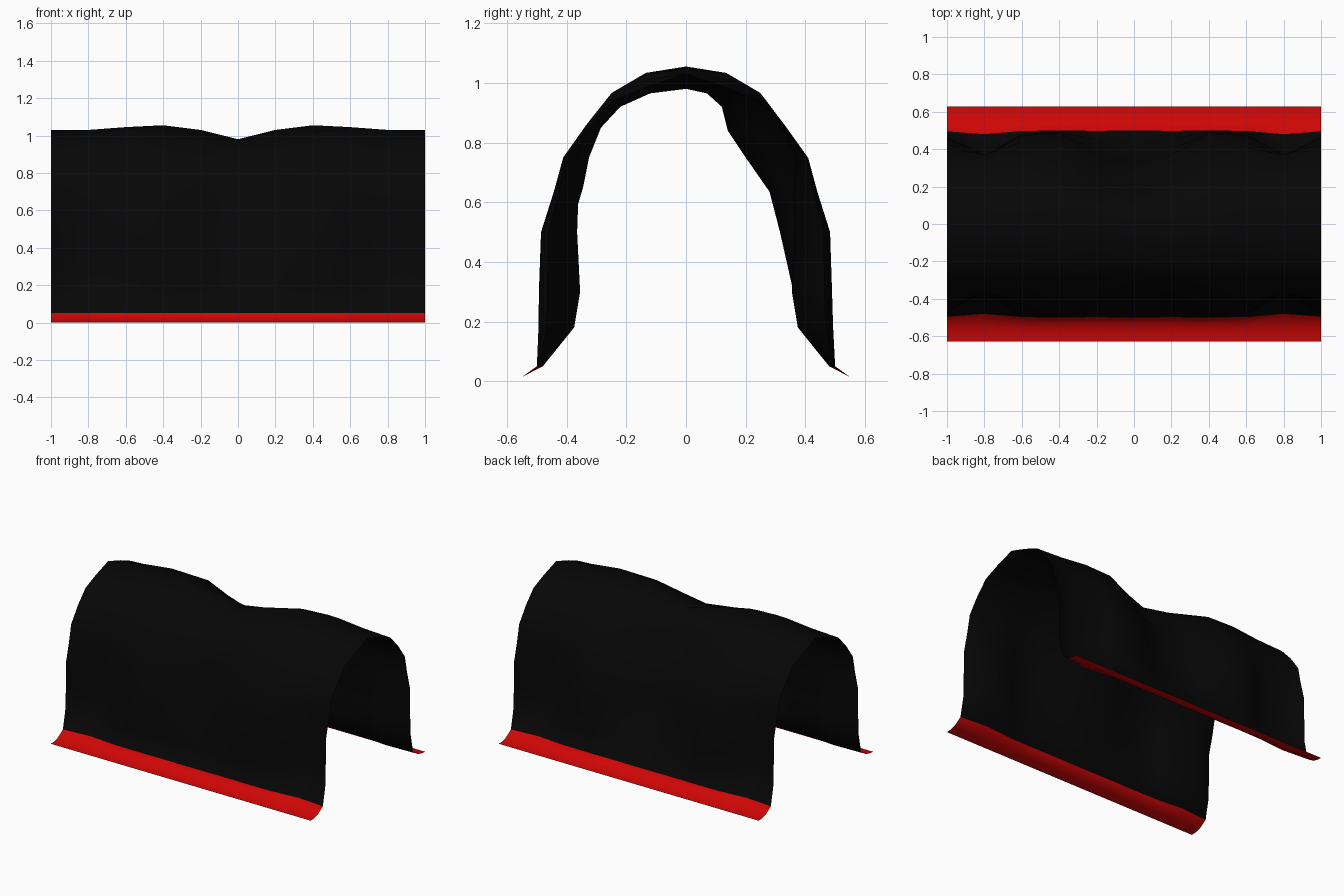
import bpy
import bmesh

cube = bpy.data.objects.get("Cube")
if cube:
    bpy.data.objects.remove(cube, do_unlink=True)


def make_material(name, color):
    mat = bpy.data.materials.new(name)
    mat.use_nodes = True
    mat.diffuse_color = color
    bsdf = mat.node_tree.nodes["Principled BSDF"]
    bsdf.inputs["Base Color"].default_value = color
    bsdf.inputs["Roughness"].default_value = 0.9
    return mat


black = make_material("black rock", (0.002, 0.002, 0.002, 1))
red = make_material("red skirt", (0.63, 0.0018, 0.0018, 1))

# Half sections (distance from the centre line, height), foot to crown
SKIRT = [(0.628, 0), (0.595, 0.002), (0.55, 0.014)]
FULL = SKIRT + [(0.5, 0.05), (0.495, 0.18), (0.495, 0.3), (0.49, 0.5), (0.447, 0.635),
                (0.415, 0.75), (0.335, 0.86), (0.25, 0.97), (0.135, 1.035), (0, 1.055)]
PINCHED = SKIRT + [(0.48, 0.05), (0.375, 0.18), (0.355, 0.3), (0.365, 0.5), (0.36, 0.635),
                   (0.37, 0.75), (0.32, 0.86), (0.243, 0.97), (0.133, 1.035), (0, 1.055)]
SAG_FRONT = SKIRT + [(0.5, 0.05), (0.48, 0.18), (0.45, 0.3), (0.39, 0.5), (0.345, 0.65),
                     (0.325, 0.75), (0.285, 0.85), (0.22, 0.92), (0.12, 0.965), (0, 0.98)]
SAG_BACK = SKIRT + [(0.5, 0.05), (0.45, 0.18), (0.36, 0.3), (0.315, 0.5), (0.28, 0.635),
                    (0.2, 0.75), (0.14, 0.84), (0.12, 0.92), (0.07, 0.965), (0, 0.98)]

# Per station from the middle to an end:
# crown height, pinch weight, sag weight, shoulder lift
STATIONS = [(0.98, 0, 1, 0), (1.03, 0.1, 0.6, -0.025), (1.055, 0, 0.04, -0.012),
            (1.045, 0.12, 0, 0.008), (1.03, 1, 0, 0), (1.03, 0.22, 0, -0.026)]


def half_section(station, sag_shape):
    crown, pinch, sag, lift = STATIONS[station]
    peak = 1.055 + sag * (0.98 - 1.055)
    lifts = [0] * (len(FULL) - 3) + [lift / 2, lift, 0]
    points = []
    for full, low, high, rise in zip(FULL, PINCHED, sag_shape, lifts):
        y, z = (f + pinch * (a - f) + sag * (b - f) for f, a, b in zip(full, low, high))
        z += (crown - peak) * max(0, (z - 0.7) / (peak - 0.7)) + rise
        points.append((y, z))
    return points


# Tunnel shell lofted from one section per station
bm = bmesh.new()
sections = []
for i in range(-5, 6):
    front = [(-y, z) for y, z in half_section(abs(i), SAG_FRONT)]
    back = half_section(abs(i), SAG_BACK)
    outline = front + back[-2::-1]
    sections.append([bm.verts.new((i / 5, y, z)) for y, z in outline])

rows = len(sections[0]) - 1
for a, b in zip(sections, sections[1:]):
    for r in range(rows):
        face = bm.faces.new((a[r], b[r], b[r + 1], a[r + 1]))
        face.smooth = True
        # Flared foot on both sides is red
        face.material_index = int(r < len(SKIRT) or r >= rows - len(SKIRT))

mesh = bpy.data.meshes.new("tunnel_shell")
bm.to_mesh(mesh)
bm.free()
mesh.materials.append(black)
mesh.materials.append(red)
shell = bpy.data.objects.new("tunnel_shell", mesh)
bpy.context.collection.objects.link(shell)
